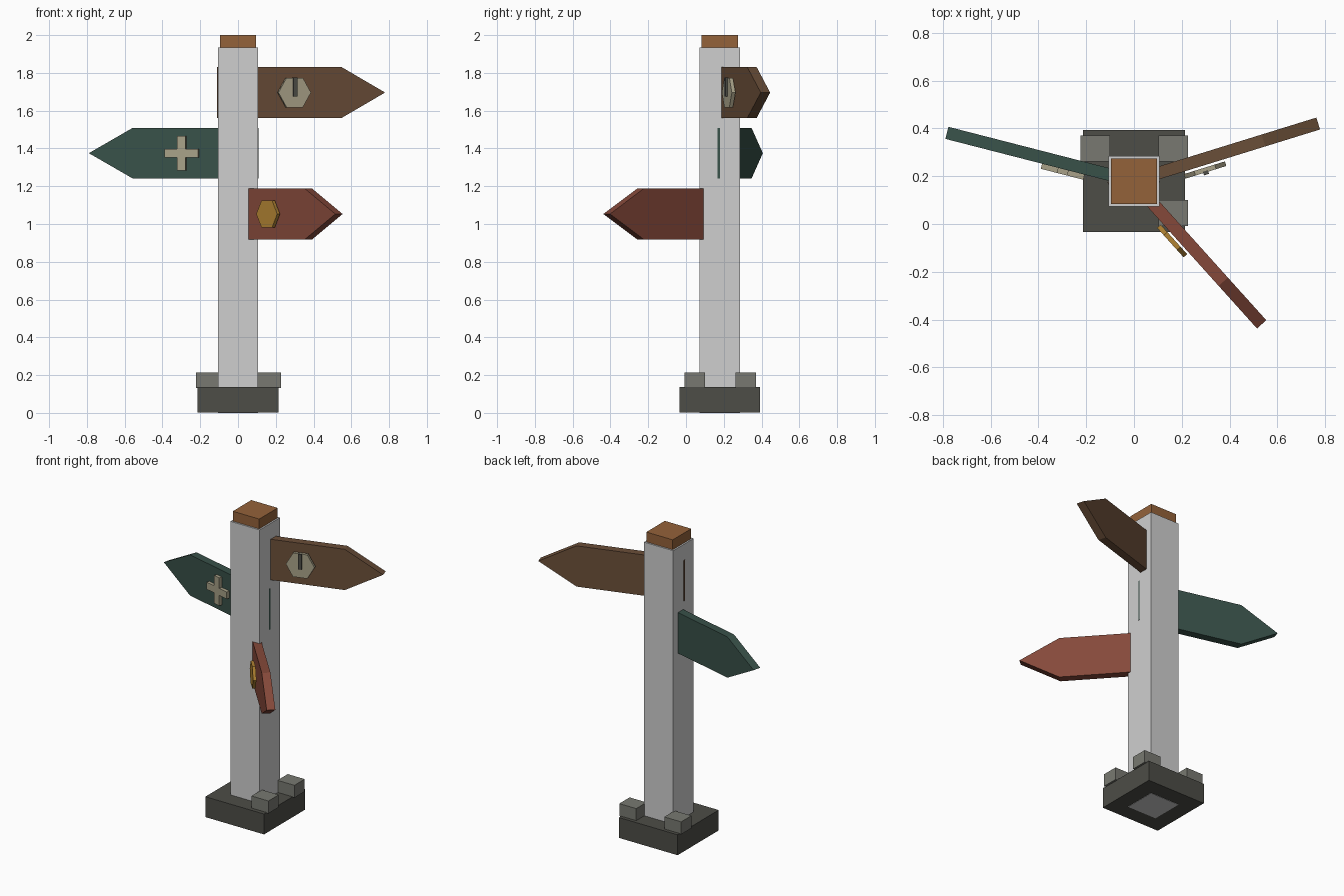
import bpy
import bmesh
from math import radians, pi
from mathutils import Matrix, Vector

cube = bpy.data.objects.get("Cube")
if cube:
    bpy.data.objects.remove(cube, do_unlink=True)


def material(name, hex_code):
    srgb = [int(hex_code[i:i + 2], 16) / 255 for i in (0, 2, 4)]
    colour = [c / 12.92 if c < 0.04045 else ((c + 0.055) / 1.055) ** 2.4 for c in srgb] + [1]
    mat = bpy.data.materials.new(name)
    mat.use_nodes = True
    mat.diffuse_color = colour
    mat.node_tree.nodes["Principled BSDF"].inputs["Base Color"].default_value = colour
    return mat


POST = material("pale_grey", "CFCFCF")
CAP = material("warm_wood", "94623A")
BROWN = material("brown_wood", "6A4E38")
TEAL = material("dark_teal", "385149")
RED = material("brick_red", "85493A")
GOLD = material("gold", "B08232")
CREAM = material("cream", "A8A188")
STONE = material("stone_grey", "787971")
DARK = material("dark_stone", "4D4D47")


def finish(name, bm, mat, matrix=Matrix()):
    bmesh.ops.recalc_face_normals(bm, faces=bm.faces)
    mesh = bpy.data.meshes.new(name)
    bm.to_mesh(mesh)
    bm.free()
    mesh.materials.append(mat)
    obj = bpy.data.objects.new(name, mesh)
    obj.matrix_world = matrix
    bpy.context.collection.objects.link(obj)
    return obj


def box(name, centre, size, mat, matrix=Matrix()):
    bm = bmesh.new()
    bmesh.ops.create_cube(bm, size=1)
    bmesh.ops.scale(bm, vec=size, verts=bm.verts)
    bmesh.ops.translate(bm, vec=centre, verts=bm.verts)
    return finish(name, bm, mat, matrix)


def plate(name, outline, y, depth, mat, matrix):
    """Extrude an x-z outline along y, centred on the given y."""
    bm = bmesh.new()
    face = bm.faces.new([bm.verts.new((px, y - depth / 2, pz)) for px, pz in outline])
    extruded = bmesh.ops.extrude_face_region(bm, geom=[face])["geom"]
    verts = [v for v in extruded if isinstance(v, bmesh.types.BMVert)]
    bmesh.ops.translate(bm, vec=(0, depth, 0), verts=verts)
    return finish(name, bm, mat, matrix)


def hexagon(x, radius):
    corners = [Matrix.Rotation(i * pi / 3, 2) @ Vector((radius, 0)) for i in range(6)]
    return [(x + c.x, c.y) for c in corners]


def cross(x, reach, half):
    arm = [(reach, -half), (reach, half), (half, half)]
    points = []
    for i in range(4):
        turn = Matrix.Rotation(i * pi / 2, 2)
        points += [turn @ Vector(p) for p in arm]
    return [(x + p.x, p.y) for p in points]


# Footing, post and cap
CY = 0.179
box("base_slab", (0, CY, 0.069), (0.427, 0.427, 0.134), DARK)
box("post", (0, CY, 0.9675), (0.213, 0.213, 1.935), POST)
box("post_cap", (0, CY, 1.965), (0.192, 0.192, 0.07), CAP)

# Three stones on the slab corners
for name, x, y in (("stone_front_left", 0.165, 0.046),
                   ("stone_back_left", 0.165, 0.316),
                   ("stone_back_right", -0.162, 0.316)):
    box(name, (x, y, 0.174), (0.123, 0.107, 0.082), STONE)

# Pointed boards, each in a frame with x running along the board
BOARD = [(0, -0.134), (0.675, -0.134), (0.915, 0), (0.675, 0.134), (0, 0.134)]
MARK_X = 0.405


def board(name, start, angle, mat):
    frame = Matrix.Translation(start) @ Matrix.Rotation(radians(angle), 4, "Z")
    plate(name, BOARD, 0, 0.052, mat, frame)
    return frame


upper = board("upper_board", (-0.103, 0.15, 1.696), 17.2, BROWN)
middle = board("middle_board", (0.103, 0.154, 1.375), 180 - 14.4, TEAL)
lower = board("lower_board", (-0.078, 0.26, 1.053), -48, RED)

# Badges on the front of the boards
plate("upper_badge", hexagon(MARK_X, 0.09), -0.046, 0.02, CREAM, upper)
box("upper_badge_bar", (MARK_X, -0.058, 0.03), (0.022, 0.016, 0.1), DARK, upper)
plate("middle_cross", cross(MARK_X, 0.092, 0.023), 0.037, 0.022, CREAM, middle)
plate("lower_badge", hexagon(MARK_X, 0.083), -0.045, 0.02, GOLD, lower)
